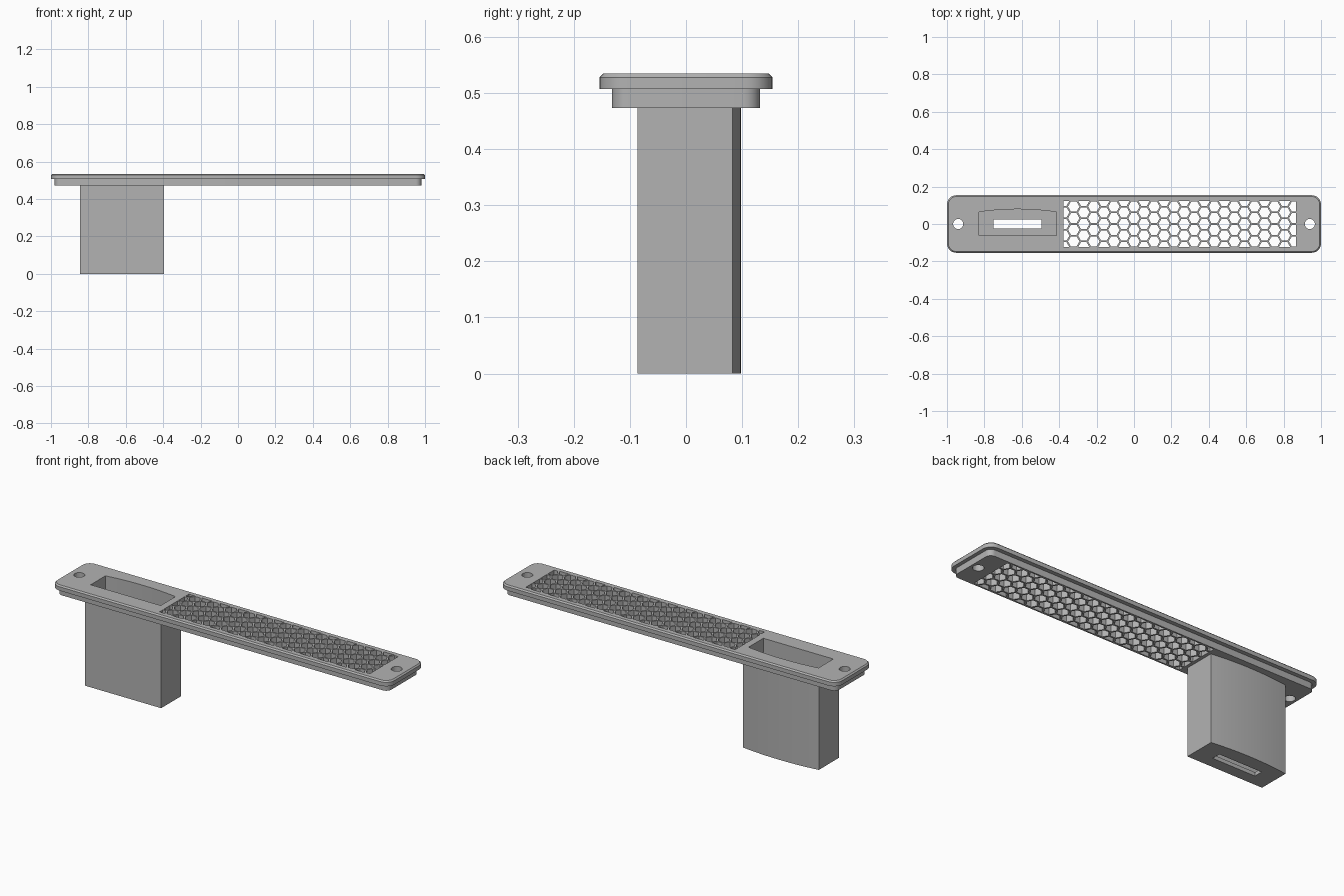
import bpy, bmesh, math

if "Cube" in bpy.data.objects:
    bpy.data.objects.remove(bpy.data.objects["Cube"])

# One matte grey for everything
grey = bpy.data.materials.new("grey")
grey.use_nodes = True
grey.diffuse_color = (0.45, 0.45, 0.45, 1)
grey.node_tree.nodes["Principled BSDF"].inputs["Base Color"].default_value = (0.45, 0.45, 0.45, 1)


def prisms(name, outlines, z0, z1, top_bevel=0):
    """One object made of vertical prisms, each over a closed outline."""
    bm = bmesh.new()
    for pts in outlines:
        base = bm.faces.new([bm.verts.new((x, y, z0)) for x, y in pts])
        ext = bmesh.ops.extrude_face_region(bm, geom=[base])["geom"]
        bmesh.ops.translate(bm, vec=(0, 0, z1 - z0),
                            verts=[v for v in ext if isinstance(v, bmesh.types.BMVert)])
    bmesh.ops.recalc_face_normals(bm, faces=bm.faces)
    if top_bevel:
        rim = [e for e in bm.edges if all(v.co.z > z1 - 1e-5 for v in e.verts)]
        bmesh.ops.bevel(bm, geom=rim, offset=top_bevel, segments=1, affect='EDGES')
    mesh = bpy.data.meshes.new(name)
    bm.to_mesh(mesh)
    bm.free()
    mesh.materials.append(grey)
    ob = bpy.data.objects.new(name, mesh)
    bpy.context.collection.objects.link(ob)
    return ob


def ngon(cx, cy, r, n):
    return [(cx + r * math.cos(math.tau * i / n), cy + r * math.sin(math.tau * i / n))
            for i in range(n)]


def rect(x0, x1, y0, y1):
    return [(x0, y0), (x1, y0), (x1, y1), (x0, y1)]


def rounded(hx, hy, r, n=8):
    pts = []
    for q, (sx, sy) in enumerate([(1, 1), (-1, 1), (-1, -1), (1, -1)]):
        for i in range(n + 1):
            a = math.pi / 2 * (q + i / n)
            pts.append((sx * (hx - r) + r * math.cos(a), sy * (hy - r) + r * math.sin(a)))
    return pts


def bowed(x0, x1, y0, y1, bow, n=20):
    """Rectangle whose back side swells outward by bow."""
    back = [(x1 + (x0 - x1) * i / n, y1 + bow * (1 - (2 * i / n - 1) ** 2)) for i in range(n + 1)]
    return [(x0, y0), (x1, y0)] + back


def cut(ob, *cutters):
    for c in cutters:
        c.hide_render = True
        c.hide_viewport = True
        c.display_type = 'WIRE'
        m = ob.modifiers.new(c.name, 'BOOLEAN')
        m.operation = 'DIFFERENCE'
        m.solver = 'EXACT'
        m.object = c


def smooth(ob):
    bpy.ops.object.select_all(action='DESELECT')
    ob.select_set(True)
    bpy.context.view_layer.objects.active = ob
    bpy.ops.object.shade_smooth_by_angle(angle=math.radians(25))


LOW, MID, TOP = 0.473, 0.507, 0.535
GX0, GX1, GY = -0.378, 0.865, 0.124

# Stepped cover plate
flange = prisms("flange", [rounded(1.0, 0.154, 0.05)], MID, TOP, 0.007)
insert = prisms("lower_plate", [rounded(0.98, 0.132, 0.03)], LOW, MID)

# Handle pocket hanging under the plate
pocket = prisms("pocket", [bowed(-0.845, -0.395, -0.086, 0.083, 0.015)], 0, LOW)

# Openings
hollow = prisms("pocket_cutter", [bowed(-0.83, -0.415, -0.061, 0.064, 0.015)], 0.02, 0.6)
slot = prisms("slot_cutter", [rect(-0.75, -0.495, -0.024, 0.024)], -0.1, 0.1)
screws = prisms("screw_hole_cutter", [ngon(s * 0.94, 0, 0.027, 24) for s in (-1, 1)], 0.4, 0.6)
window = prisms("window_cutter", [rect(GX0, GX1, -GY, GY)], 0.4, 0.6)
cut(flange, hollow, screws, window)
cut(insert, hollow, screws, window)
cut(pocket, hollow, slot)

# Honeycomb grille filling the window
PITCH = GY / 2
STEP = PITCH * math.sqrt(3) / 2
HEX = (PITCH - 0.009) / math.sqrt(3)
cells = []
for c in range(-8, 18):
    for r in range(-3, 4):
        y = (r + (0.5 if c % 2 == 0 else 0)) * PITCH
        if GX0 - HEX < c * STEP < GX1 + HEX and abs(y) < GY + HEX:
            cells.append(ngon(c * STEP, y, HEX, 6))
grille = prisms("honeycomb_grille", [rect(GX0, GX1, -GY, GY)], LOW, TOP)
cut(grille, prisms("hex_cutter", cells, 0.4, 0.6))

for ob in (flange, insert, pocket):
    smooth(ob)
